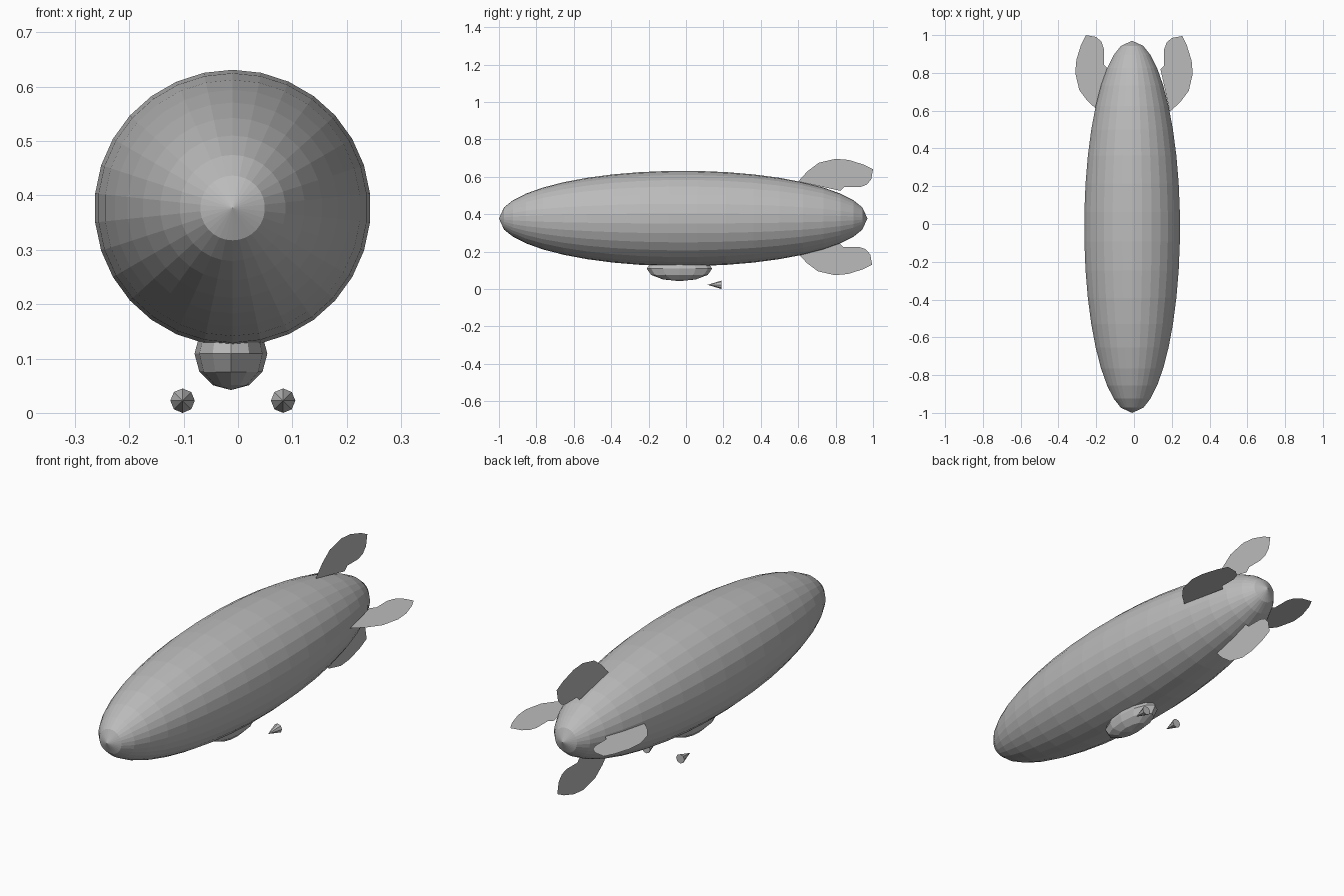
import bpy, bmesh
from math import sin, cos, pi, radians
from mathutils import Matrix, Vector

cube = bpy.data.objects.get("Cube")
if cube:
    bpy.data.objects.remove(cube, do_unlink=True)

grey = bpy.data.materials.new("plain grey")
grey.use_nodes = True
grey.diffuse_color = (0.5, 0.5, 0.5, 1)
grey.node_tree.nodes["Principled BSDF"].inputs["Base Color"].default_value = (0.5, 0.5, 0.5, 1)


def finish(name, bm, fix_normals=True):
    if fix_normals:
        bmesh.ops.recalc_face_normals(bm, faces=bm.faces)
    mesh = bpy.data.meshes.new(name)
    bm.to_mesh(mesh)
    bm.free()
    mesh.materials.append(grey)
    obj = bpy.data.objects.new(name, mesh)
    bpy.context.collection.objects.link(obj)
    return obj


def lathe_y(name, profile, sides, centre):
    """Spin (radius, y) points about the y axis, with a vertex at the top."""
    bm = bmesh.new()
    rings = []
    for r, y in profile:
        count = sides if r > 0 else 1
        rings.append([bm.verts.new(Vector(centre) + Vector((
            r * sin(2 * pi * i / sides), y, r * cos(2 * pi * i / sides))))
            for i in range(count)])
    for a, b in zip(rings, rings[1:]):
        for i in range(sides):
            quad = [a[i % len(a)], a[(i + 1) % len(a)],
                    b[(i + 1) % len(b)], b[i % len(b)]]
            bm.faces.new(list(dict.fromkeys(quad)))
    if len(rings[-1]) > 1:
        bm.faces.new(rings[-1])
    return finish(name, bm)


# Hull: faceted ellipsoid with pointed caps
radius, half = 0.255, 0.985
angles = [radians(13.5 + 9 * k) for k in range(18)]
profile = [(0, -half)] + [(radius * sin(a), -half * cos(a)) for a in angles] + [(0, half)]
lathe_y("hull", profile, 30, (-0.01, -0.015, 0.377))

# Gondola: low-poly ellipsoid tucked under the hull
bm = bmesh.new()
bmesh.ops.create_uvsphere(
    bm, u_segments=12, v_segments=6, radius=1,
    matrix=Matrix.Translation((-0.013, -0.035, 0.109)) @ Matrix.Diagonal((0.067, 0.175, 0.067, 1)))
finish("gondola", bm)

# Engine cones: tips forward
for side, x in (("right", -0.102), ("left", 0.083)):
    lathe_y(side + "_engine_cone", [(0, 0.115), (0.0225, 0.19)], 8, (x, 0, 0.0225))

# Tail fins: flat sheets, (y, distance from the axis)
outline = [(0.6, 0.19), (0.65, 0.245), (0.71, 0.29), (0.8, 0.311), (0.87, 0.305),
           (0.95, 0.28), (1.0, 0.255), (0.99, 0.2), (0.965, 0.172), (0.93, 0.16),
           (0.845, 0.16), (0.825, 0.14)]
fins = (("top_fin", 0, 1, 0), ("bottom_fin", 0, -1, -0.005),
        ("left_fin", 1, 0, -0.005), ("right_fin", -1, 0, 0))
for name, dx, dz, shift in fins:
    bm = bmesh.new()
    bm.faces.new([bm.verts.new((d * dx, y + shift, 0.385 + d * dz)) for y, d in outline])
    finish(name, bm, False)
